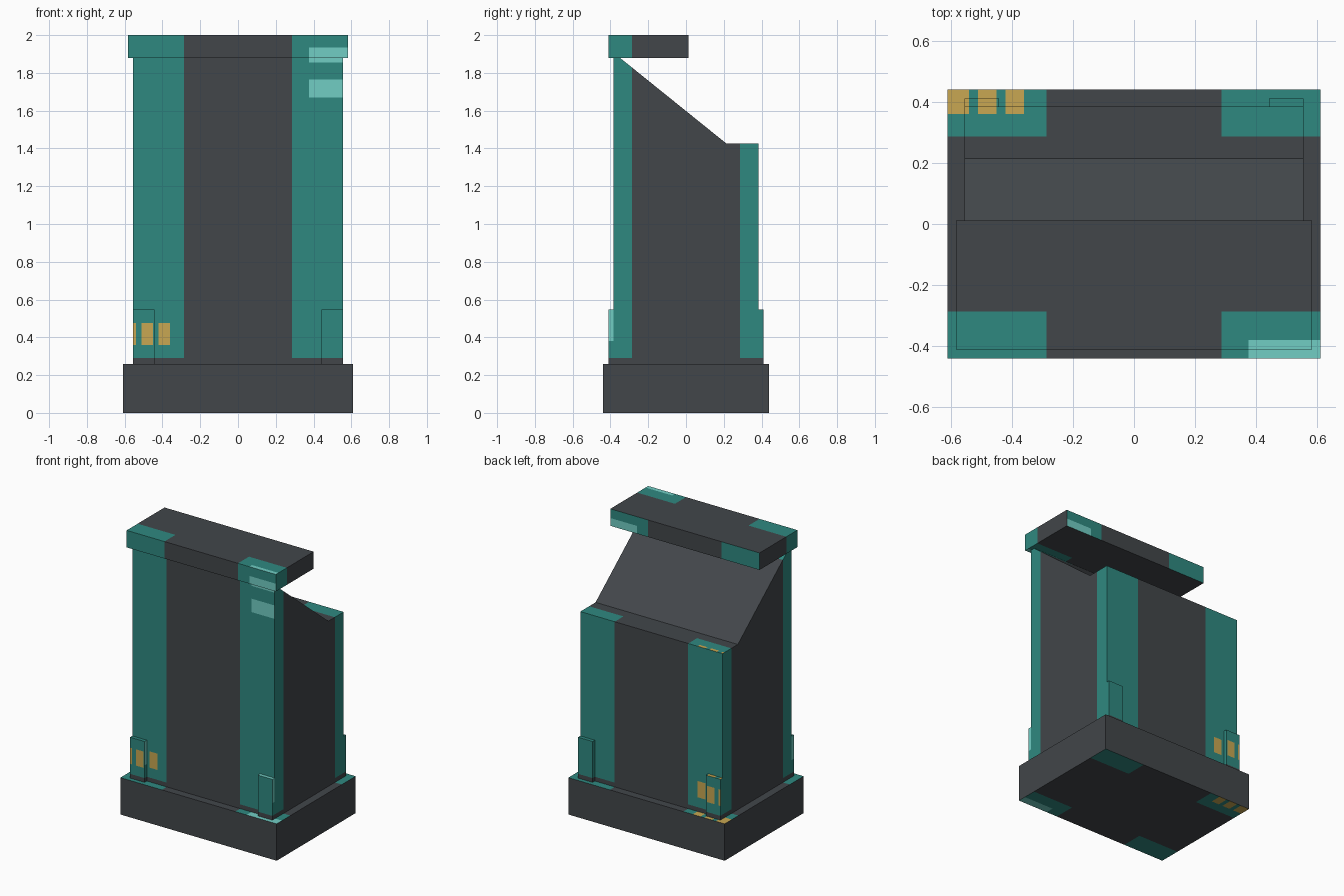
import bpy, bmesh
from mathutils import Vector

if "Cube" in bpy.data.objects:
    bpy.data.objects.remove(bpy.data.objects["Cube"])

COLOURS = [("charcoal", (0.054, 0.061, 0.068)), ("teal", (0.028, 0.25, 0.217)),
           ("mint", (0.165, 0.61, 0.55)), ("gold", (0.58, 0.39, 0.085))]
MATS = []
for name, c in COLOURS:
    m = bpy.data.materials.new(name)
    m.diffuse_color = (*c, 1)
    m.use_nodes = True
    m.node_tree.nodes["Principled BSDF"].inputs["Base Color"].default_value = m.diffuse_color
    MATS.append(m)

CORNER = 0.287
DASHES = [(-0.62, -0.54), (-0.51, -0.45), (-0.42, -0.36)]   # plain gold dashes
CUTS = [(-CORNER, CORNER, 0.375, -0.54, -0.51, -0.45, -0.42, -0.36),
        (-CORNER, CORNER, -0.38, 0.36),
        (0.29, 0.36, 0.38, 0.475, 1.67, 1.765, 1.855, 1.935)]


def colour_index(p, n):
    """Paint pattern projected along the main direction of the face."""
    x, y, z = p
    axis = max(range(3), key=lambda i: abs(n[i]))
    dash = any(a < x < b for a, b in DASHES)
    if axis == 0:
        if y < -0.386 and 0.38 < z < 0.56:
            return 2
        return 1 if abs(y) > CORNER and z > 0.29 else 0
    if axis == 1:
        if x > 0.375 and (1.67 < z < 1.765 or 1.855 < z < 1.935):
            return 2
        if dash and 0.36 < z < 0.475:
            return 3
        return 1 if abs(x) > CORNER and z > 0.29 else 0
    if x > 0.375 and y < -0.38:
        return 2
    if dash and y > 0.36:
        return 3
    return 1 if abs(x) > CORNER and abs(y) > CORNER else 0


def prism(name, profile, x0, x1):
    """Extrude a (y, z) profile along x, cut in the paint edges, colour the faces."""
    bm = bmesh.new()
    face = bm.faces.new([bm.verts.new((x0, y, z)) for y, z in profile])
    ext = bmesh.ops.extrude_face_region(bm, geom=[face])["geom"]
    bmesh.ops.translate(bm, vec=(x1 - x0, 0, 0),
                        verts=[v for v in ext if isinstance(v, bmesh.types.BMVert)])
    bmesh.ops.recalc_face_normals(bm, faces=bm.faces[:])
    for axis in range(3):
        n = Vector((0, 0, 0))
        n[axis] = 1
        for c in CUTS[axis]:
            bmesh.ops.bisect_plane(bm, geom=bm.verts[:] + bm.edges[:] + bm.faces[:],
                                   dist=1e-5, plane_co=n * c, plane_no=n)
    bm.normal_update()
    for f in bm.faces:
        f.material_index = colour_index(f.calc_center_median(), f.normal)
    me = bpy.data.meshes.new(name)
    bm.to_mesh(me)
    bm.free()
    for m in MATS:
        me.materials.append(m)
    ob = bpy.data.objects.new(name, me)
    bpy.context.collection.objects.link(ob)


def rect(y0, y1, z0, z1):
    return [(y0, z0), (y1, z0), (y1, z1), (y0, z1)]


# Plinth, sloped-back body and overhanging cap
prism("base", rect(-0.44, 0.44, 0, 0.26), -0.61, 0.61)
prism("body", [(-0.385, 0.26), (0.385, 0.26), (0.385, 1.425), (0.215, 1.425),
               (-0.35, 1.88), (-0.385, 1.88)], -0.555, 0.555)
prism("cap", rect(-0.41, 0.012, 1.88, 2.0), -0.582, 0.582)

# Corner brackets on front and back
for side, ys in (("front", (-0.41, -0.385)), ("back", (0.385, 0.41))):
    for hand, xs in (("left", (-0.555, -0.442)), ("right", (0.442, 0.555))):
        prism(f"{side}_{hand}_bracket", rect(*ys, 0.26, 0.548), *xs)
